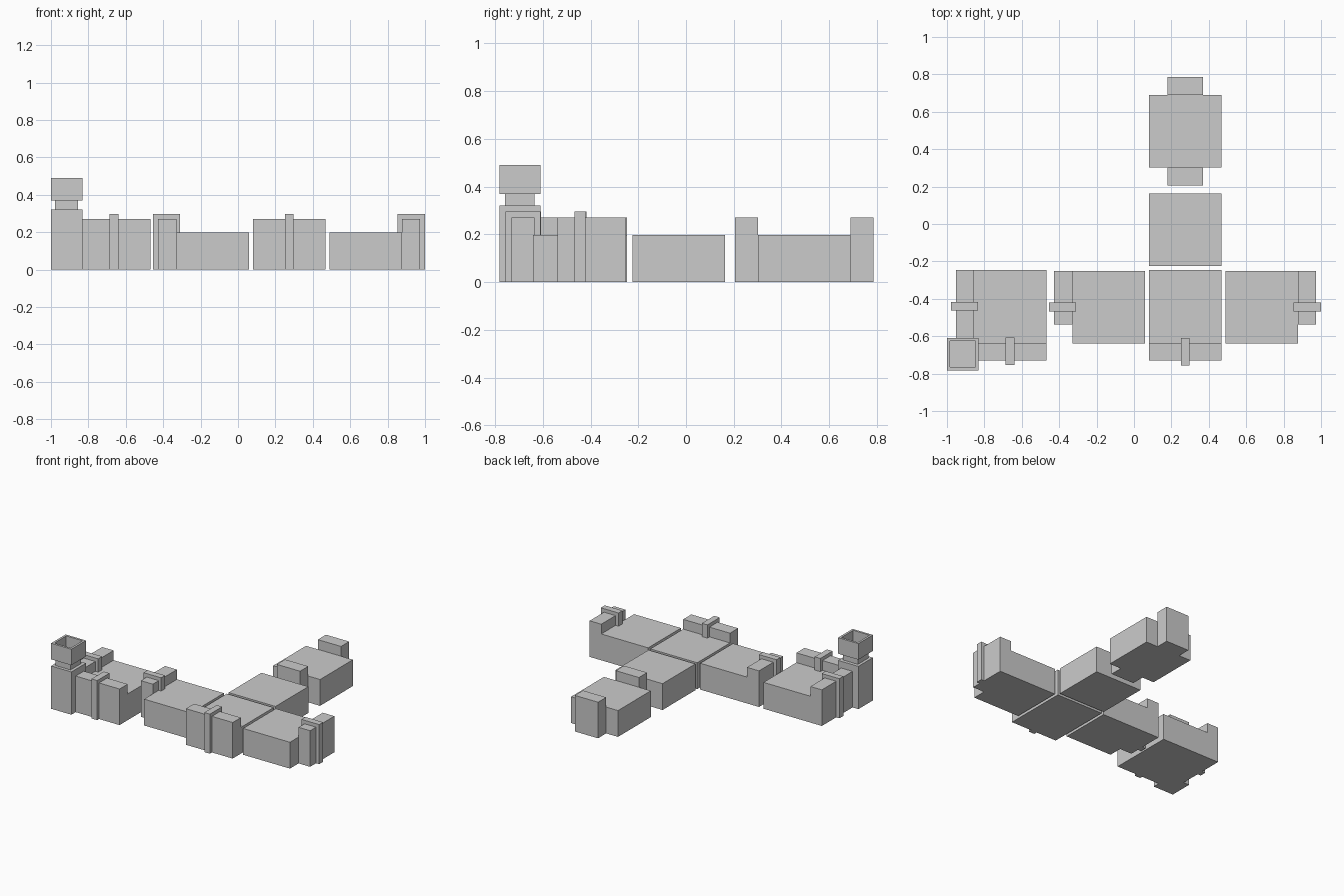
import bpy, bmesh

if "Cube" in bpy.data.objects:
    bpy.data.objects.remove(bpy.data.objects["Cube"])

FLOOR_H, WALL_H, POST_H = 0.197, 0.27, 0.296
TILE = 0.388


def box(name, x0, x1, y0, y1, z0, z1):
    """Axis-aligned block given by its extents."""
    bm = bmesh.new()
    bmesh.ops.create_cube(bm, size=1)
    for v in bm.verts:
        v.co = (x1 if v.co.x > 0 else x0,
                y1 if v.co.y > 0 else y0,
                z1 if v.co.z > 0 else z0)
    return finish(name, bm)


def finish(name, bm):
    mesh = bpy.data.meshes.new(name)
    bm.to_mesh(mesh)
    bm.free()
    ob = bpy.data.objects.new(name, mesh)
    bpy.context.collection.objects.link(ob)
    return ob


def cup(name, x0, x1, y0, y1, z0, z1, rim):
    """Block with a square recess sunk from the top."""
    ob = box(name, x0, x1, y0, y1, z0, z1)
    bm = bmesh.new()
    bm.from_mesh(ob.data)
    top = max(bm.faces, key=lambda f: f.calc_center_median().z)
    bmesh.ops.inset_region(bm, faces=[top], thickness=rim)
    well = bmesh.ops.extrude_face_region(bm, geom=[top])
    bmesh.ops.translate(bm, vec=(0, 0, z0 + 0.002 - z1),
                        verts=[g for g in well["geom"] if isinstance(g, bmesh.types.BMVert)])
    if top.is_valid:
        bmesh.ops.delete(bm, geom=[top], context="FACES_ONLY")
    bmesh.ops.recalc_face_normals(bm, faces=bm.faces)
    bm.to_mesh(ob.data)
    bm.free()


# Square floor slabs (lower-left corners)
floors = {"corner": (-0.857, -0.635), "left": (-0.329, -0.640), "front": (0.08, -0.635),
          "right": (0.49, -0.640), "middle": (0.08, -0.225), "passage": (0.08, 0.302)}
for name, (x, y) in floors.items():
    box(name + "_floor", x, x + TILE, y, y + TILE, 0, FLOOR_H)

# Raised walls along the floor edges
walls = {"corner_side": (-0.952, -0.857, -0.635, -0.247),
         "corner_front": (-0.857, -0.469, -0.731, -0.635),
         "left": (-0.428, -0.329, -0.538, -0.252),
         "front": (0.08, 0.468, -0.731, -0.635),
         "right": (0.878, 0.974, -0.538, -0.252),
         "passage_near": (0.178, 0.37, 0.205, 0.302),
         "passage_far": (0.178, 0.37, 0.69, 0.786)}
for name, (x0, x1, y0, y1) in walls.items():
    box(name + "_wall", x0, x1, y0, y1, 0, WALL_H)

# Buttress posts straddling the walls
posts = {"corner_side": (-0.979, -0.833, -0.463, -0.416),
         "corner_front": (-0.686, -0.639, -0.753, -0.608),
         "left": (-0.455, -0.309, -0.468, -0.421),
         "front": (0.25, 0.296, -0.756, -0.610),
         "right": (0.853, 1.0, -0.468, -0.421)}
for name, (x0, x1, y0, y1) in posts.items():
    box(name + "_buttress", x0, x1, y0, y1, 0, POST_H)

# Corner tower: base, narrow neck, hollow top
box("tower_base", -1.0, -0.832, -0.782, -0.61, 0, 0.32)
box("tower_neck", -0.979, -0.855, -0.759, -0.635, 0.32, 0.37)
cup("tower_top", -1.0, -0.832, -0.782, -0.61, 0.37, 0.49, 0.023)
